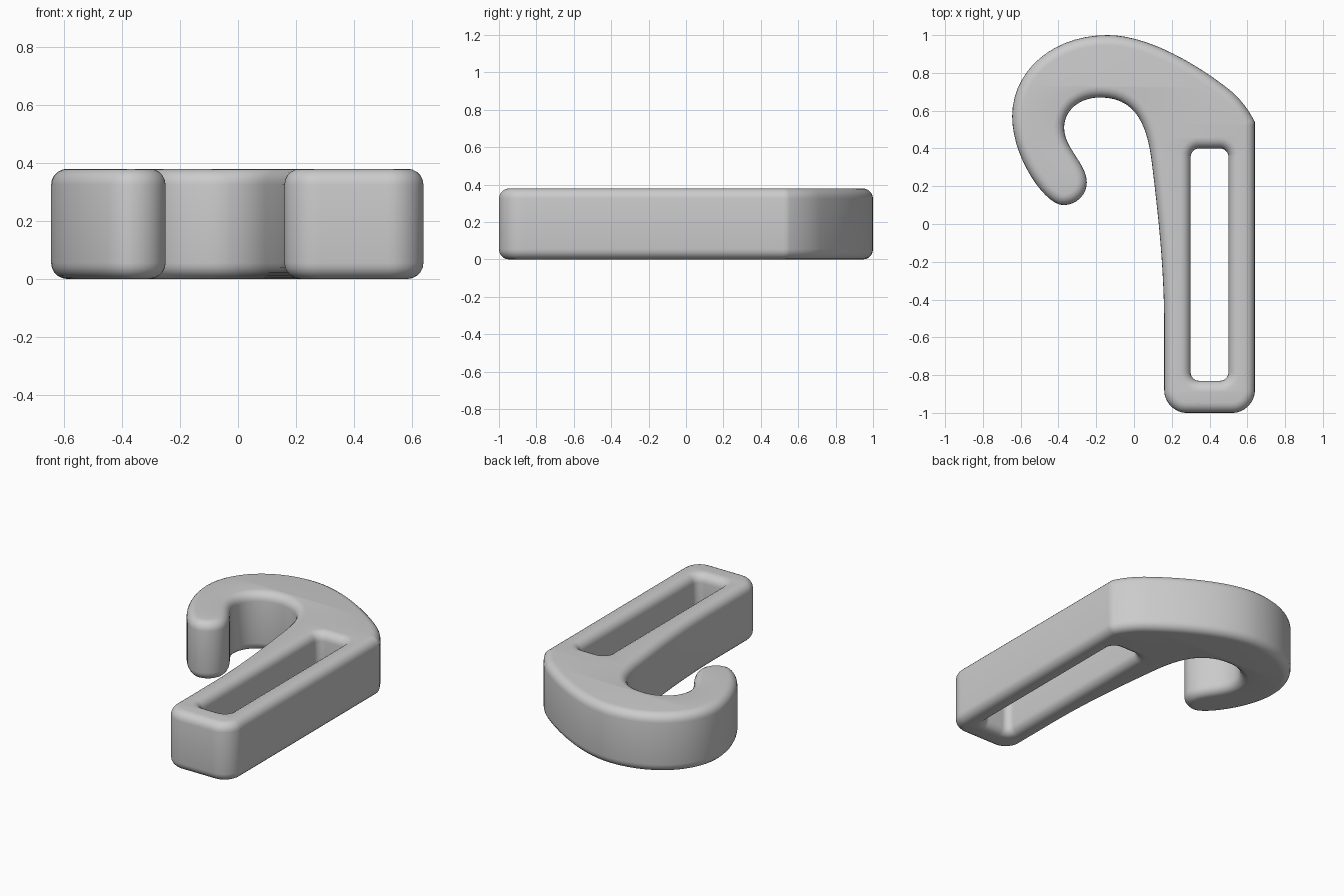
import bpy
import bmesh
from math import radians
from mathutils import Vector, Matrix

HEIGHT = 0.38
ROUND = 0.055

if "Cube" in bpy.data.objects:
    bpy.data.objects.remove(bpy.data.objects["Cube"])

grey = bpy.data.materials.new("plain grey")
grey.use_nodes = True
colour = (0.6, 0.6, 0.6, 1)
grey.diffuse_color = colour
grey.node_tree.nodes["Principled BSDF"].inputs["Base Color"].default_value = colour


def add_loop(curve, points):
    """Closed Bezier loop from (x, y, heading in degrees, handle in, handle out)."""
    spline = curve.splines.new('BEZIER')
    spline.bezier_points.add(len(points) - 1)
    spline.use_cyclic_u = True
    for p, (x, y, heading, back, ahead) in zip(spline.bezier_points, points):
        co = Vector((x, y, 0))
        way = Matrix.Rotation(radians(heading), 3, 'Z') @ Vector((1, 0, 0))
        p.handle_left_type = p.handle_right_type = 'FREE'
        p.co = co
        p.handle_left = co - way * back
        p.handle_right = co + way * ahead


def rounded_slot(x0, x1, y0, y1, r):
    k = r * 0.55
    return [(x0 + r, y0, 0, k, 0.01), (x1 - r, y0, 0, 0.01, k),
            (x1, y0 + r, 90, k, 0.1), (x1, y1 - r, 90, 0.1, k),
            (x1 - r, y1, 180, k, 0.01), (x0 + r, y1, 180, 0.01, k),
            (x0, y1 - r, 270, k, 0.1), (x0, y0 + r, 270, 0.1, k)]


# Flat outline of the hook and its strap bar, with the strap slot as a hole
curve = bpy.data.curves.new("strap_hook", 'CURVE')
curve.dimensions = '2D'
curve.fill_mode = 'BOTH'
curve.resolution_u = 14
add_loop(curve, [
    (0.16, -0.88, 90, 0.065, 0.1),      # strap bar, inner side
    (0.16, -0.55, 90, 0.1, 0.3),
    (0.095, 0.32, 97, 0.3, 0.19),       # throat of the hook
    (-0.18, 0.67, 180, 0.2, 0.11),
    (-0.37, 0.51, 270, 0.09, 0.11),
    (-0.25, 0.22, 270, 0.1, 0.065),     # rounded tip
    (-0.375, 0.10, 180, 0.07, 0.095),
    (-0.645, 0.57, 90, 0.22, 0.24),     # outer sweep
    (-0.14, 1.0, 0, 0.29, 0.22),
    (0.5, 0.715, -38, 0.2, 0.07),
    (0.64, 0.54, -63, 0.08, 0),         # shoulder corner
    (0.64, -0.88, 270, 0.1, 0.065),     # foot of the bar
    (0.52, -1.0, 180, 0.065, 0.05),
    (0.28, -1.0, 180, 0.05, 0.065),
])
add_loop(curve, rounded_slot(0.30, 0.50, -0.83, 0.40, 0.045))

# Thickness with rounded rims
curve.extrude = HEIGHT / 2 - ROUND
curve.bevel_depth = ROUND
curve.bevel_resolution = 4
curve.offset = -ROUND
curve.materials.append(grey)

hook = bpy.data.objects.new("strap_hook", curve)
hook.location.z = HEIGHT / 2
bpy.context.collection.objects.link(hook)
bpy.ops.object.select_all(action='DESELECT')
hook.select_set(True)
bpy.context.view_layer.objects.active = hook
bpy.ops.object.convert(target='MESH')
hook = bpy.context.object

# Weld the caps to the rims
bm = bmesh.new()
bm.from_mesh(hook.data)
bmesh.ops.remove_doubles(bm, verts=bm.verts, dist=0.0005)
bmesh.ops.recalc_face_normals(bm, faces=bm.faces)
bm.to_mesh(hook.data)
bm.free()
bpy.ops.object.shade_smooth_by_angle(angle=radians(35))
